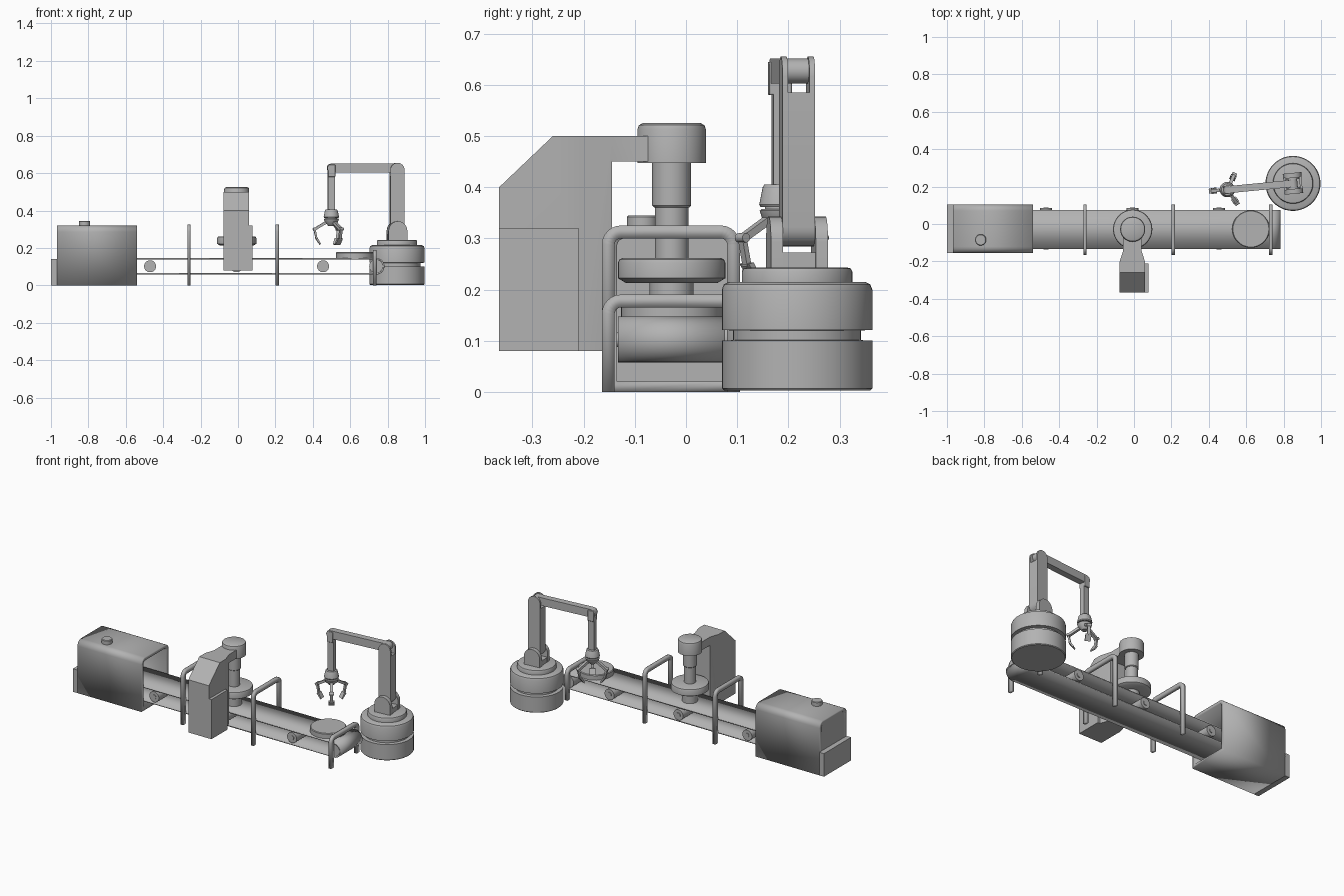
import bpy, bmesh, math
from mathutils import Vector, Matrix

if "Cube" in bpy.data.objects:
    bpy.data.objects.remove(bpy.data.objects["Cube"])

mat = bpy.data.materials.new("machine grey")
mat.diffuse_color = (0.45, 0.45, 0.45, 1)
mat.use_nodes = True
mat.node_tree.nodes["Principled BSDF"].inputs["Base Color"].default_value = mat.diffuse_color


def finish(name, bm, bevel=0, solid=0, smooth=True):
    bmesh.ops.recalc_face_normals(bm, faces=bm.faces)
    me = bpy.data.meshes.new(name)
    bm.to_mesh(me)
    bm.free()
    me.materials.append(mat)
    ob = bpy.data.objects.new(name, me)
    bpy.context.collection.objects.link(ob)
    if solid:
        m = ob.modifiers.new("thickness", 'SOLIDIFY')
        m.thickness, m.offset, m.use_even_offset = solid, 0, True
    if bevel:
        m = ob.modifiers.new("soft edges", 'BEVEL')
        m.width, m.segments = bevel, 2
    if smooth:
        bpy.ops.object.select_all(action='DESELECT')
        ob.select_set(True)
        bpy.context.view_layer.objects.active = ob
        bpy.ops.object.shade_smooth_by_angle(angle=math.radians(35))
    return ob


def place(axis, u, v, w):
    """Profile coordinates (u, v) with extrusion w along the axis."""
    return {'X': (w, u, v), 'Y': (u, w, v), 'Z': (u, v, w)}[axis]


def prism(name, pts, axis, a, b, bevel=0):
    bm = bmesh.new()
    r = [[bm.verts.new(place(axis, u, v, w)) for u, v in pts] for w in (a, b)]
    n = len(pts)
    for f in r:
        bm.faces.new(f)
    for i in range(n):
        j = (i + 1) % n
        bm.faces.new((r[0][i], r[0][j], r[1][j], r[1][i]))
    return finish(name, bm, bevel)


def ribbon(name, pts, axis, a, b, thick, closed=False):
    """Strip following a path, thickened into a band or bent bar."""
    bm = bmesh.new()
    r = [[bm.verts.new(place(axis, u, v, w)) for u, v in pts] for w in (a, b)]
    n = len(pts)
    for i in range(n if closed else n - 1):
        j = (i + 1) % n
        bm.faces.new((r[0][i], r[0][j], r[1][j], r[1][i]))
    return finish(name, bm, solid=thick)


def box(name, x0, x1, y0, y1, z0, z1, bevel=0):
    return prism(name, [(x0, y0), (x1, y0), (x1, y1), (x0, y1)], 'Z', z0, z1, bevel)


def lathe(name, cx, cy, prof, seg=48):
    """Closed turned shape from (radius, z) pairs, bottom to top."""
    bm = bmesh.new()
    rings = [[bm.verts.new((cx + r * math.cos(2 * math.pi * i / seg),
                            cy + r * math.sin(2 * math.pi * i / seg), z))
              for i in range(seg)] for r, z in prof]
    bm.faces.new(rings[0])
    bm.faces.new(rings[-1])
    for p, q in zip(rings, rings[1:]):
        for i in range(seg):
            j = (i + 1) % seg
            bm.faces.new((p[i], p[j], q[j], q[i]))
    return finish(name, bm)


def arc(cx, cy, r, a0, a1, n=8):
    return [(cx + r * math.cos(math.radians(a0 + (a1 - a0) * i / n)),
             cy + r * math.sin(math.radians(a0 + (a1 - a0) * i / n))) for i in range(n + 1)]


def rod(name, axis, u, v, r, a, b):
    return prism(name, arc(u, v, r, 0, 348.75, 31), axis, a, b)


# Feed housing: hollow shell open towards the belt, stepped at the far end
shell = [(-0.145, 0.01), (0.095, 0.01)] + arc(0.07, 0.285, 0.025, 0, 90, 5) \
    + arc(-0.12, 0.285, 0.025, 90, 180, 5)
ribbon("housing_shell", shell, 'X', -0.969, -0.54, 0.02, True)
prism("housing_back_wall", shell, 'X', -0.969, -0.955)
box("housing_step", -1, -0.968, -0.155, 0.105, 0, 0.14)
lathe("housing_button", -0.82, -0.085, [(0.03, 0.315), (0.03, 0.342), (0.027, 0.345)], 32)

# Conveyor belt loop and its rollers
YB0, YB1 = -0.133, 0.076
loop = arc(0.738, 0.102, 0.041, -90, 90, 12) + arc(-0.75, 0.102, 0.041, 90, 270, 12)
ribbon("belt", loop, 'Y', YB0, YB1, 0.008, True)
for i, x in enumerate((-0.75, 0.738)):
    rod(f"end_roller_{i}", 'Y', x, 0.102, 0.0365, YB0, YB1)
for i, x in enumerate((-0.47, -0.008, 0.455)):
    rod(f"support_roller_{i}", 'Y', x, 0.102, 0.032, YB0, 0.085)
    rod(f"roller_hub_{i}", 'Y', x, 0.102, 0.014, YB0 - 0.003, 0.089)

# Hoops straddling the belt
for i, (x, top) in enumerate(((-0.262, 0.325), (0.21, 0.325), (0.732, 0.19))):
    zc = top - 0.0125 - 0.025
    path = [(-0.152, 0.0)] + arc(-0.127, zc, 0.025, 180, 90, 6) \
        + arc(0.068, zc, 0.025, 90, 0, 6) + [(0.093, 0.0)]
    ribbon(f"hoop_{i}", path, 'X', x - 0.009, x + 0.009, 0.025)

# Finished round plate on the belt
lathe("round_plate", 0.625, -0.027, [(0.1, 0.146), (0.1, 0.174), (0.096, 0.178)])

# Press column: side profile, pinched towards the head
press = bmesh.new()
side = [(-0.365, 0.08), (-0.365, 0.4), (-0.26, 0.5), (-0.205, 0.5), (-0.145, 0.5), (-0.07, 0.5),
        (-0.07, 0.45), (-0.145, 0.45), (-0.145, 0.08), (-0.205, 0.08)]
rings = []
for s in (-1, 1):
    rings.append([press.verts.new((-0.009 + s * (0.069 if y < -0.2 else 0.05), y, z))
                  for y, z in side])
for r in rings:
    press.faces.new((r[0], r[1], r[2], r[3], r[9]))
    press.faces.new((r[3], r[4], r[7], r[8], r[9]))
    press.faces.new((r[4], r[5], r[6], r[7]))
for i in range(10):
    j = (i + 1) % 10
    press.faces.new((rings[0][i], rings[0][j], rings[1][j], rings[1][i]))
finish("press_column", press)
box("press_control_box", 0.05, 0.077, -0.365, -0.21, 0.08, 0.32)

# Press head, stem and stamping disc
lathe("press_head", -0.007, -0.028, [(0.067, 0.447), (0.067, 0.513), (0.064, 0.521), (0.057, 0.525)])
lathe("press_sleeve", -0.007, -0.028, [(0.034, 0.36), (0.038, 0.364), (0.038, 0.45)])
lathe("press_stem", -0.007, -0.028, [(0.033, 0.255), (0.033, 0.365)])
lathe("press_disc", -0.007, -0.028, [(0.09, 0.213), (0.105, 0.222), (0.105, 0.252),
                                     (0.102, 0.259), (0.095, 0.262)])
lathe("press_stamp", -0.007, -0.028, [(0.043, 0.146), (0.043, 0.215)])

# Robot base
RX, RY = 0.85, 0.217
lathe("robot_base", RX, RY, [(0.143, 0.003), (0.147, 0.007), (0.147, 0.1), (0.125, 0.101),
                             (0.125, 0.12), (0.147, 0.121), (0.147, 0.2), (0.143, 0.21),
                             (0.133, 0.215)])
lathe("robot_turntable", RX, RY, [(0.108, 0.212), (0.108, 0.235), (0.105, 0.241), (0.098, 0.243)])

# Robot arm, built along -x from its pivot, then turned and moved into place
turn = Matrix.Translation((RX, RY, 0)) @ Matrix.Rotation(math.radians(5.5), 4, 'Z')
arm = [box("shoulder_foot", -0.048, 0.048, -0.055, 0.055, 0.24, 0.272)]
for i, s in enumerate((-1, 1)):
    cheek = [(-0.05, 0.24), (0.05, 0.24)] + arc(0, 0.293, 0.05, 0, 180, 12)
    arm.append(prism(f"shoulder_cheek_{i}", cheek, 'Y', s * 0.032, s * 0.056))
    prong = [(-0.038, 0.58), (0.038, 0.58)] + arc(0, 0.617, 0.038, 0, 180, 12)
    arm.append(prism(f"elbow_prong_{i}", prong, 'Y', s * 0.021, s * 0.032))
upper = arc(0, 0.322, 0.038, 180, 360, 12) + [(0.038, 0.585), (-0.038, 0.585)]
arm.append(prism("upper_arm", upper, 'Y', -0.032, 0.032))
arm.append(rod("shoulder_pin", 'Y', 0, 0.305, 0.016, -0.05, 0.05))
fore = arc(0, 0.627, 0.024, -90, 90, 8) + arc(-0.351, 0.627, 0.024, 90, 270, 8)
arm.append(prism("forearm", fore, 'Y', -0.019, 0.019))
arm.append(rod("elbow_pin", 'Y', 0, 0.627, 0.024, -0.025, 0.025))
for i, s in enumerate((-1, 1)):
    arm.append(box(f"wrist_link_{i}", -0.371, -0.333, s * 0.01, s * 0.022, 0.58, 0.645, 0.003))
arm.append(box("wrist_arm", -0.371, -0.333, -0.014, 0.014, 0.39, 0.605))
for ob in arm:
    ob.data.transform(turn)

# Gripper hub
GX, GY = 0.499, 0.184
lathe("gripper_collar", GX, GY, [(0.038, 0.361), (0.041, 0.366), (0.034, 0.4), (0.031, 0.405)], 32)
lathe("gripper_neck", GX, GY, [(0.03, 0.34), (0.03, 0.365)], 32)
lathe("gripper_hub", GX, GY, [(0.016, 0.318), (0.035, 0.338), (0.04, 0.354), (0.036, 0.357)], 32)

# Three jointed fingers with gripping pads
for i, a in enumerate((185, 65, -55)):
    m = Matrix.Translation((GX, GY, 0)) @ Matrix.Rotation(math.radians(a), 4, 'Z')
    parts = [
        prism(f"finger_root_{i}", [(0.025, 0.33), (0.032, 0.343), (0.093, 0.306), (0.086, 0.294)],
              'Y', -0.009, 0.009),
        prism(f"finger_tip_{i}", [(0.086, 0.305), (0.096, 0.302), (0.084, 0.245), (0.074, 0.247)],
              'Y', -0.008, 0.008),
        prism(f"finger_pad_{i}", [(0.086, 0.25), (0.074, 0.253), (0.056, 0.222), (0.062, 0.217)],
              'Y', -0.016, 0.016),
        rod(f"finger_knuckle_{i}", 'Y', 0.09, 0.301, 0.009, -0.013, 0.013)]
    for ob in parts:
        ob.data.transform(m)
